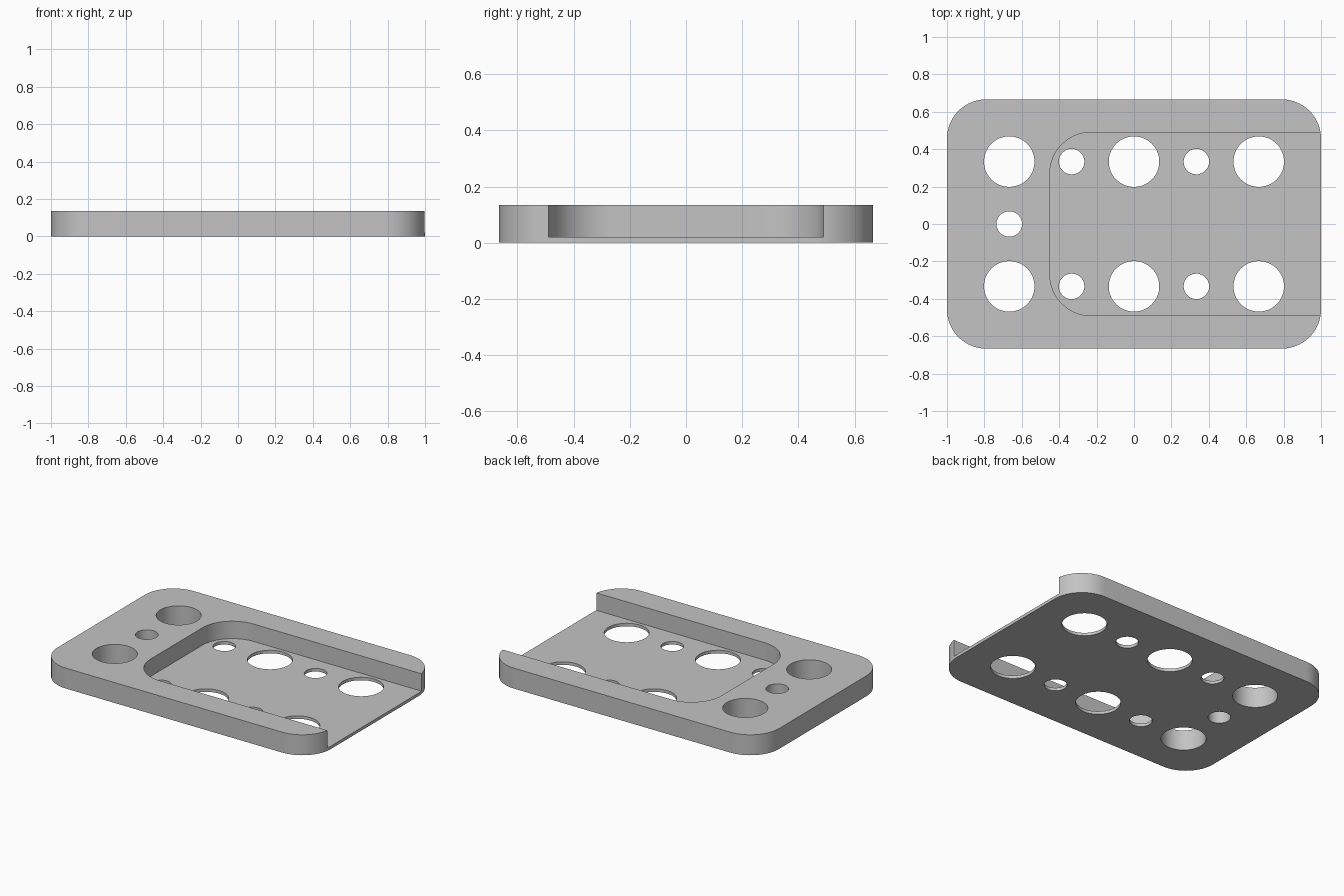
import bpy
from math import cos, sin, pi, radians

cube = bpy.data.objects.get("Cube")
if cube:
    bpy.data.objects.remove(cube, do_unlink=True)

LENGTH, WIDTH, HEIGHT = 2.0, 1.333, 0.135
FLOOR = 0.02
PITCH = 0.667

grey = bpy.data.materials.new("plain_grey")
grey.use_nodes = True
colour = (0.55, 0.55, 0.55, 1)
grey.diffuse_color = colour
grey.node_tree.nodes["Principled BSDF"].inputs["Base Color"].default_value = colour


def prism(name, outline, z0, z1):
    """Extrude a counter-clockwise outline between two heights."""
    n = len(outline)
    verts = [(x, y, z) for z in (z0, z1) for x, y in outline]
    faces = [tuple(reversed(range(n))), tuple(range(n, 2 * n))]
    faces += [(i, (i + 1) % n, n + (i + 1) % n, n + i) for i in range(n)]
    mesh = bpy.data.meshes.new(name)
    mesh.from_pydata(verts, [], faces)
    mesh.materials.append(grey)
    obj = bpy.data.objects.new(name, mesh)
    bpy.context.collection.objects.link(obj)
    return obj


def rounded_rect(x0, x1, y0, y1, r, steps=16):
    corners = [(x1 - r, y1 - r), (x0 + r, y1 - r), (x0 + r, y0 + r), (x1 - r, y0 + r)]
    return [(cx + r * cos(a), cy + r * sin(a))
            for q, (cx, cy) in enumerate(corners)
            for a in [(q + i / steps) * pi / 2 for i in range(steps + 1)]]


def circle(cx, cy, r, n=64):
    return [(cx + r * cos(2 * pi * i / n), cy + r * sin(2 * pi * i / n)) for i in range(n)]


# Rounded plate
plate = prism("base_plate", rounded_rect(-LENGTH / 2, LENGTH / 2, -WIDTH / 2, WIDTH / 2, 0.21),
              0, HEIGHT)

# Pocket that runs out through the +x end
cutters = [prism("pocket_cutter", rounded_rect(-0.45, 1.5, -0.49, 0.49, 0.22), FLOOR, 0.3)]

# Through holes: large ones in two rows, small ones between them
holes = [(x, y, 0.135) for x in (-PITCH, 0, PITCH) for y in (-PITCH / 2, PITCH / 2)]
holes += [(x, y, 0.068) for x in (-PITCH / 2, PITCH / 2) for y in (-PITCH / 2, PITCH / 2)]
holes.append((-PITCH, 0, 0.068))
for x, y, r in holes:
    cutters.append(prism("hole_cutter", circle(x, y, r), -0.1, 0.3))

# Cut the plate, then bake the result and drop the cutters
for cutter in cutters:
    cutter.hide_render = True
    mod = plate.modifiers.new(cutter.name, "BOOLEAN")
    mod.operation = "DIFFERENCE"
    mod.solver = "EXACT"
    mod.object = cutter
bpy.context.view_layer.objects.active = plate
plate.select_set(True)
for mod in list(plate.modifiers):
    bpy.ops.object.modifier_apply(modifier=mod.name)
for cutter in cutters:
    bpy.data.objects.remove(cutter, do_unlink=True)

bpy.ops.object.shade_smooth_by_angle(angle=radians(30))
